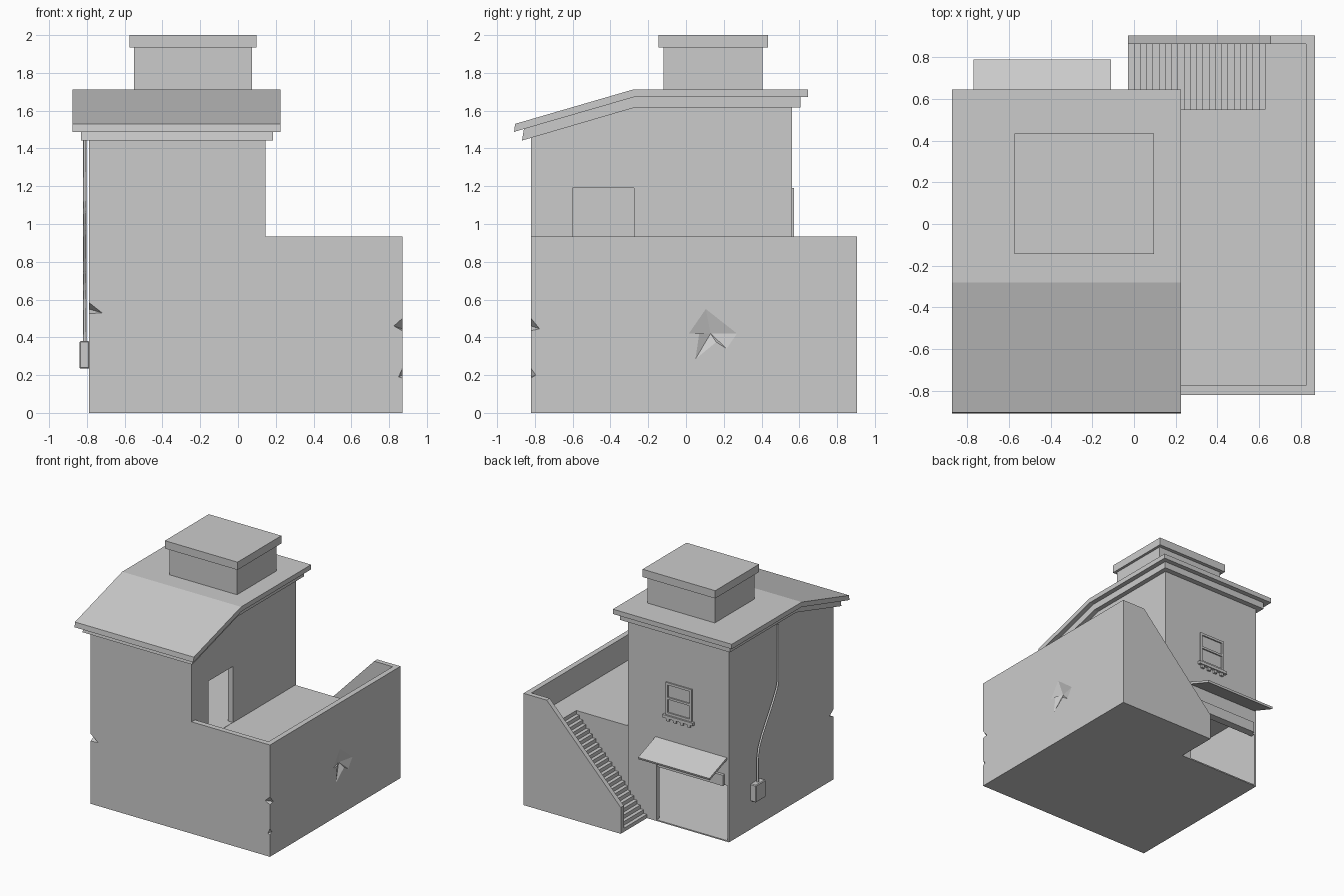
import bpy, bmesh
from mathutils import Vector

if "Cube" in bpy.data.objects:
    bpy.data.objects.remove(bpy.data.objects["Cube"])


def finish(name, bm):
    bmesh.ops.recalc_face_normals(bm, faces=bm.faces[:])
    me = bpy.data.meshes.new(name)
    bm.to_mesh(me)
    bm.free()
    ob = bpy.data.objects.new(name, me)
    bpy.context.collection.objects.link(ob)
    return ob


def prism(name, pts, axis, lo, hi):
    """Extrude a (y,z) profile along x, or an (x,z) profile along y."""
    bm = bmesh.new()
    put = (lambda p, t: (t, p[0], p[1])) if axis == 'x' else (lambda p, t: (p[0], t, p[1]))
    a = [bm.verts.new(put(p, lo)) for p in pts]
    b = [bm.verts.new(put(p, hi)) for p in pts]
    bm.faces.new(a)
    bm.faces.new(b)
    n = len(pts)
    for i in range(n):
        j = (i + 1) % n
        bm.faces.new((a[i], a[j], b[j], b[i]))
    return finish(name, bm)


def box(name, x0, x1, y0, y1, z0, z1):
    return prism(name, [(x0, z0), (x1, z0), (x1, z1), (x0, z1)], 'y', y0, y1)


def hull(name, pts):
    bm = bmesh.new()
    for p in pts:
        bm.verts.new(p)
    bmesh.ops.convex_hull(bm, input=bm.verts[:])
    return finish(name, bm)


def boolean(target, tool, op='DIFFERENCE'):
    tool.hide_render = True
    m = target.modifiers.new("bool", 'BOOLEAN')
    m.operation, m.solver, m.object = op, 'EXACT', tool
    bpy.context.view_layer.objects.active = target
    bpy.ops.object.modifier_apply(modifier=m.name)
    bpy.data.objects.remove(tool, do_unlink=True)


# Terrace block: deck with parapet, stair flight and sloped stair wall
body = box("building_walls", -0.03, 0.87, -0.82, 0.905, 0, 0.935)
DECK, STEPS = 0.72, 23
boolean(body, box("cut", -0.1, 0.825, -0.775, 0.56, DECK, 1.1))
run, rise = 0.03, DECK / STEPS
stair = [(-0.1, 1.1), (-0.1, -0.1), (-0.03, -0.1)]
for i in range(STEPS):
    z = rise * (i + 1)
    stair.append((-0.03 + run * i, z))
    stair.append((-0.03 + run * (i + 1) if i < STEPS - 1 else 0.825, z))
stair.append((0.825, 1.1))
boolean(body, prism("cut", stair, 'y', 0.55, 0.865))
boolean(body, prism("cut", [(-0.1, 0.15), (-0.03, 0.22), (0.655, 0.935), (0.655, 1.1), (-0.1, 1.1)],
                    'y', 0.86, 1.0))

# Tower joined on
tower = prism("tower", [(-0.82, 0), (0.56, 0), (0.56, 1.64), (-0.28, 1.64), (-0.82, 1.48)],
              'x', -0.79, 0.145)
boolean(body, tower, 'UNION')

# Hollow rooms, garage opening and terrace doorway
boolean(body, box("cut", -0.775, 0.825, -0.75, 0.52, 0.01, 0.68))
boolean(body, box("cut", -0.745, 0.10, -0.775, 0.515, 0.722, 1.42))
boolean(body, box("cut", -0.775, -0.12, 0.45, 0.6, 0.0101, 0.47))
boolean(body, box("cut", 0.05, 0.16, -0.6, -0.275, 0.722, 1.19))

# Chipped corners: top, bottom, front point, side point, outside point
for pts in (
    [(-0.79, -0.82, 0.585), (-0.79, -0.82, 0.525), (-0.72, -0.82, 0.53), (-0.79, -0.77, 0.55), (-0.85, -0.88, 0.55)],
    [(0.87, -0.82, 0.50), (0.87, -0.82, 0.435), (0.825, -0.82, 0.46), (0.87, -0.775, 0.445), (0.93, -0.88, 0.46)],
    [(0.87, -0.82, 0.235), (0.87, -0.82, 0.185), (0.85, -0.82, 0.19), (0.87, -0.795, 0.20), (0.93, -0.88, 0.21)],
):
    boolean(body, hull("chip", pts))

# Shallow broken dent in the right wall
rim = [(0.105, 0.55), (0.27, 0.42), (0.215, 0.34), (0.16, 0.375), (0.05, 0.285), (0.07, 0.42), (0.015, 0.42)]
bm = bmesh.new()
inner = [bm.verts.new((0.87, *p)) for p in rim]
outer = [bm.verts.new((0.92, *p)) for p in rim]
tip = bm.verts.new((0.84, 0.13, 0.42))
bm.faces.new(outer)
for i in range(len(rim)):
    j = (i + 1) % len(rim)
    bm.faces.new((inner[i], inner[j], outer[j], outer[i]))
    bm.faces.new((inner[i], inner[j], tip))
boolean(body, finish("dent", bm))

# Bent roof slabs
prism("roof_top", [(-0.905, 1.53), (-0.28, 1.712), (0.645, 1.712), (0.645, 1.672), (-0.275, 1.672), (-0.91, 1.488)],
      'x', -0.875, 0.225)
prism("roof_eave", [(-0.858, 1.505), (-0.275, 1.674), (0.605, 1.674), (0.605, 1.617), (-0.27, 1.617), (-0.868, 1.442)],
      'x', -0.83, 0.185)

# Rooftop hut
box("roof_hut", -0.55, 0.075, -0.12, 0.405, 1.70, 1.94)
box("roof_hut_cap", -0.575, 0.097, -0.145, 0.435, 1.935, 2.0)

# Awning and shutter housing over the garage
prism("awning", [(0.555, 0.705), (0.79, 0.617), (0.785, 0.60), (0.555, 0.685)], 'x', -0.77, -0.11)
box("shutter_housing", -0.75, -0.14, 0.55, 0.585, 0.47, 0.56)

# Sash window on the back wall
wx0, wx1, wz0, wz1, t = -0.45, -0.21, 0.92, 1.19, 0.02
for n, b in (("left", (wx0, wx0 + t, wz0, wz1)), ("right", (wx1 - t, wx1, wz0, wz1)),
             ("top", (wx0, wx1, wz1 - t, wz1)), ("bottom", (wx0, wx1, wz0, wz0 + t)),
             ("middle", (wx0, wx1, 1.05, 1.068))):
    box("window_" + n, b[0], b[1], 0.55, 0.571, b[2], b[3])
box("window_sill", wx0 - 0.02, wx1 + 0.02, 0.55, 0.585, 0.895, 0.92)
for i in range(4):
    x = wx0 + 0.01 + i * 0.065
    box("sill_bracket", x, x + 0.028, 0.55, 0.577, 0.87, 0.896)

# Meter box and bent pipe on the left wall
meter = box("meter_box", -0.84, -0.785, 0.145, 0.275, 0.235, 0.38)
bev = meter.modifiers.new("bevel", 'BEVEL')
bev.width = 0.006
bev.segments = 1
cu = bpy.data.curves.new("pipe", 'CURVE')
cu.dimensions = '3D'
cu.bevel_depth = 0.009
cu.bevel_resolution = 1
path = [(-0.06, 1.6), (-0.06, 1.13), (-0.045, 1.07), (0.01, 0.97), (0.15, 0.75), (0.195, 0.66), (0.21, 0.58), (0.21, 0.36)]
sp = cu.splines.new('POLY')
sp.points.add(len(path) - 1)
for p, (y, z) in zip(sp.points, path):
    p.co = (-0.811, y, z, 1)
pipe = bpy.data.objects.new("pipe", cu)
bpy.context.collection.objects.link(pipe)
